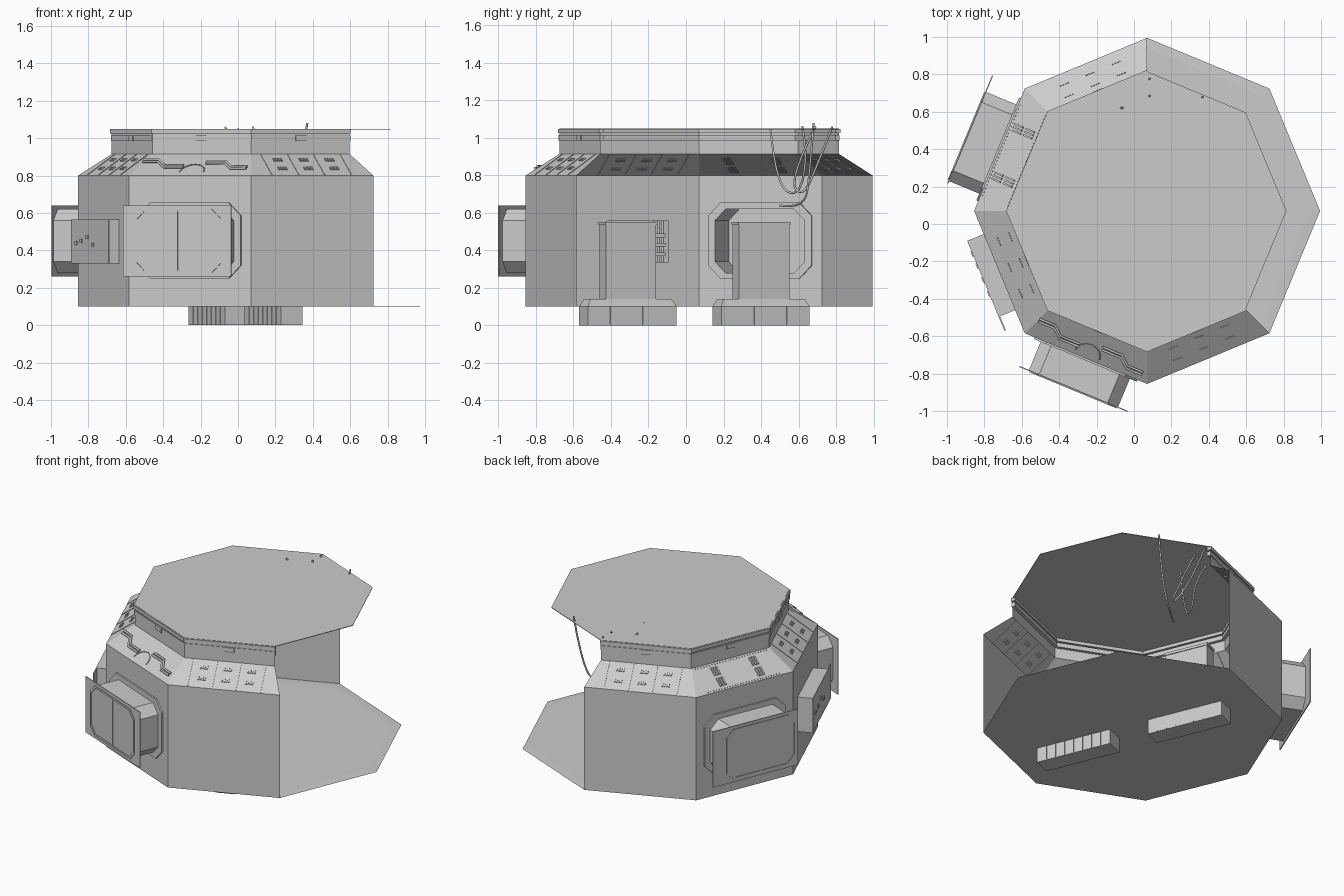
import bpy, bmesh, math
from mathutils import Matrix, Vector

if "Cube" in bpy.data.objects:
    bpy.data.objects.remove(bpy.data.objects["Cube"])

CX = CY = 0.07
R_OUT, R_TOP = 0.925, 0.745            # floor / roof octagon radii
C8 = math.cos(math.pi / 8)
AP, AP_TOP = R_OUT * C8, R_TOP * C8    # distance to wall planes
HW, HW_TOP = R_OUT * math.sin(math.pi / 8), R_TOP * math.sin(math.pi / 8)
Z0, Z1, Z2, Z3 = 0.1, 0.8, 0.915, 1.05
SLOPE = math.hypot(AP - AP_TOP, Z2 - Z1)


def frame(deg):
    """Local axes of a wall: x along it, y outward from room centre, z up."""
    return Matrix.Translation((CX, CY, 0)) @ Matrix.Rotation(math.radians(deg - 90), 4, 'Z')


def slope_frame(deg):
    """Local axes on the sloped panel: x along, y up the slope, z outward."""
    u, s = Vector((-1, 0, 0)), Vector((0, AP_TOP - AP, Z2 - Z1)).normalized()
    n = u.cross(s)
    m = Matrix((u, s, n)).transposed().to_4x4()
    m.translation = (0, AP, Z1)
    return frame(deg) @ m


def finish(name, bm, m=Matrix(), fix=True):
    if fix:
        bmesh.ops.recalc_face_normals(bm, faces=bm.faces)
    me = bpy.data.meshes.new(name)
    bm.to_mesh(me)
    bm.free()
    ob = bpy.data.objects.new(name, me)
    ob.matrix_world = m
    bpy.context.collection.objects.link(ob)
    return ob


def boxes(name, items, m=Matrix()):
    """items: (x0, x1, y0, y1, z0, z1) extents."""
    bm = bmesh.new()
    for x0, x1, y0, y1, z0, z1 in items:
        t = Matrix.Translation(((x0 + x1) / 2, (y0 + y1) / 2, (z0 + z1) / 2))
        bmesh.ops.create_cube(bm, size=1, matrix=t @ Matrix.Diagonal((x1 - x0, y1 - y0, z1 - z0, 1)))
    return finish(name, bm, m)


def loft(name, rings, m=Matrix(), caps=(False, False), closed=False):
    bm = bmesh.new()
    rs = [[bm.verts.new(p) for p in r] for r in rings]
    for a, b in zip(rs, rs[1:] + (rs[:1] if closed else [])):
        for i in range(len(a)):
            j = (i + 1) % len(a)
            bm.faces.new((a[i], a[j], b[j], b[i]))
    if caps[0]:
        bm.faces.new(rs[0][::-1])
    if caps[1]:
        bm.faces.new(rs[-1])
    bmesh.ops.remove_doubles(bm, verts=bm.verts, dist=1e-5)
    return finish(name, bm, m)


def octagon(r, z):
    return [(CX + r * math.cos(k * math.pi / 4), CY + r * math.sin(k * math.pi / 4), z) for k in range(8)]


def cut_rect(hx, z0, z1, y, c):
    """Rectangle with corners chamfered by c (c=0 doubles the corners)."""
    return [(hx, y, z0 + c), (hx, y, z1 - c), (hx - c, y, z1), (c - hx, y, z1),
            (-hx, y, z1 - c), (-hx, y, z0 + c), (c - hx, y, z0), (hx - c, y, z0)]


def tube(name, paths, r, m=Matrix(), smooth=False):
    cu = bpy.data.curves.new(name, 'CURVE')
    cu.dimensions, cu.bevel_depth, cu.bevel_resolution, cu.use_fill_caps = '3D', r, 1, True
    for pts in paths:
        sp = cu.splines.new('NURBS' if smooth else 'POLY')
        sp.points.add(len(pts) - 1)
        for p, c in zip(sp.points, pts):
            p.co = (*c, 1)
        if smooth:
            sp.use_endpoint_u, sp.order_u, sp.resolution_u = True, 3, 6
    ob = bpy.data.objects.new(name, cu)
    ob.matrix_world = m
    bpy.context.collection.objects.link(ob)


def tile_wall(name, deg, rows, hole=None):
    bm = bmesh.new()
    cols = [-HW + HW * k / 2 for k in range(5)]
    g = [[bm.verts.new((x, AP, z)) for x in cols] for z in rows]
    faces = []
    for i in range(len(rows) - 1):
        for j in range(4):
            if (i, j) not in (hole or []):
                faces.append(bm.faces.new((g[i][j + 1], g[i][j], g[i + 1][j], g[i + 1][j + 1])))
    bmesh.ops.inset_individual(bm, faces=faces, thickness=0.007, depth=-0.007)
    finish(name, bm, frame(deg), fix=False)


# Floor sheet with shallow rim, and roof plate
loft("floor", [octagon(R_OUT, Z0), octagon(R_OUT - 0.055, Z0 + 0.003)], caps=(True, True))
loft("roof", [octagon(R_TOP, Z3 - 0.004), octagon(R_TOP, Z3)], caps=(True, True))

# Sloped panels, upper bands and roof rims on the five closed sides
for deg in (112.5, 157.5, 202.5, 247.5, 292.5):
    bm = bmesh.new()
    rows = [[bm.verts.new((s * h, a, z)) for s in (1, -1)]
            for h, a, z in ((HW, AP, Z1), (HW_TOP, AP_TOP, Z2), (HW_TOP, AP_TOP, Z3))]
    for a, b in zip(rows, rows[1:]):
        bm.faces.new((a[0], a[1], b[1], b[0]))
    finish("sloped_panel", bm, frame(deg), fix=False)
    h = HW_TOP + 0.003
    boxes("roof_rim", [(-h, h, AP_TOP - 0.02, AP_TOP + 0.008, 1.025, 1.048),
                       (-h, h, AP_TOP - 0.02, AP_TOP + 0.004, 0.985, 1.015),
                       (-0.03, 0.03, AP_TOP, AP_TOP + 0.01, 0.985, 1.015)], frame(deg))

# Tiled walls
EVEN = [Z0 + 0.175 * k for k in range(5)]
tile_wall("front_right_tile_wall", 292.5, EVEN)
tile_wall("back_left_tile_wall", 112.5, EVEN)
tile_wall("left_tile_wall", 202.5, [Z0, 0.33, 0.565, Z1], hole=[(1, 1), (1, 2)])

# Vent slots and seams on the tiled sides' slopes
for deg in (112.5, 202.5, 292.5):
    slots = [(x + k * 0.014 - 0.026, x + k * 0.014 - 0.018, y - 0.011, y + 0.011, -0.006, 0.006)
             for x in (-0.15, 0, 0.15) for y in (0.065, 0.145) for k in range(4)]
    seams = [(x - 0.002, x + 0.002, 0.005, SLOPE - 0.005, -0.003, 0.003) for x in (-0.23, -0.075, 0.075, 0.23)]
    boxes("slope_vents", slots + seams, slope_frame(deg))

# Long slots and rivet rows on the back window slope
bars = [(x + k * 0.018 - 0.005, x + k * 0.018 + 0.005, y - 0.03, y + 0.03, -0.006, 0.008)
        for x in (-0.14, 0.14) for y in (0.06, 0.14) for k in (-1, 0, 1)]
rivets = [(x - 0.003, x + 0.003, y - 0.003, y + 0.003, 0, 0.005)
          for x in [0.02 * k for k in range(-13, 14)] for y in (0.012, 0.19)]
boxes("slope_slots", bars + rivets, slope_frame(157.5))

# Pipes on the front window slope
pipes = [[(s * x, y + d, 0.012) for x, y in ((0.31, 0.05), (0.22, 0.05), (0.17, 0.1), (0.06, 0.1))]
         for s in (1, -1) for d in (0, 0.018)]
pipes = [[(x, y if x > 0 else 0.18 - y, z) for x, y, z in p] for p in pipes]
arch = [(0.07 * math.cos(a * math.pi / 8), 0.03 + 0.07 * math.sin(a * math.pi / 8), 0.004) for a in range(9)]
tube("slope_pipes", pipes, 0.007, slope_frame(247.5))
tube("slope_arch", [arch], 0.003, slope_frame(247.5))

# Window walls: pierced wall, frame, tunnel, shutter plate and panels
for deg, r, shift in ((247.5, 1.03, 0), (157.5, 1.04, 0.04)):
    m = frame(deg)
    loft("window_wall", [cut_rect(HW, Z0, Z1, AP, 0), cut_rect(0.26, 0.28, 0.62, AP, 0.06)], m)
    loft("window_frame", [cut_rect(w, a, b, y, c) for w, a, b, y, c in
                          ((0.298, 0.25, 0.655, AP - 0.01, 0.07), (0.298, 0.25, 0.655, AP + 0.01, 0.07),
                           (0.258, 0.28, 0.62, AP + 0.01, 0.06), (0.258, 0.28, 0.62, AP - 0.01, 0.06))],
         m, closed=True)
    loft("window_tunnel", [cut_rect(0.258, 0.28, 0.62, AP, 0.06), cut_rect(0.258, 0.28, 0.62, r, 0.06)], m)
    boxes("shutter_plate", [(shift - 0.312, shift + 0.312, r - 0.003, r + 0.003, 0.26, 0.64)], m)
    loft("shutter_trim", [cut_rect(w, a, b, y, 0.05) for w, a, b, y in
                          ((0.252, 0.28, 0.62, r), (0.252, 0.28, 0.62, r + 0.008),
                           (0.24, 0.292, 0.608, r + 0.008), (0.24, 0.292, 0.608, r))], m, closed=True)
    boxes("shutter_mullion", [(-0.005, 0.005, r, r + 0.007, 0.285, 0.615)], m)

# Equipment box outside the left wall, open to the room, with inner pipes
m = frame(202.5)
boxes("equipment_box", [(-0.3, 0.22, 0.942, 0.95, 0.33, 0.565),
                        (-0.22, 0.22, AP, 0.945, 0.33, 0.338), (-0.22, 0.22, AP, 0.945, 0.557, 0.565),
                        (-0.22, -0.212, AP, 0.945, 0.33, 0.565), (0.212, 0.22, AP, 0.945, 0.33, 0.565)], m)
boxes("equipment_details", [(x, x + 0.03, 0.95, 0.956, z, z + 0.02)
                            for x, z in ((-0.1, 0.42), (-0.02, 0.46), (0.06, 0.44), (0.13, 0.43))], m)
tube("equipment_pipes", [[(x, 0.87, 0.335), (x, 0.87, 0.56)] for x in (0.1, 0.125, 0.15)], 0.007, m)
boxes("pipe_valves", [(0.09, 0.16, 0.855, 0.885, z, z + 0.02) for z in (0.37, 0.42, 0.47)], m)

# Two seats back-to-the-open-side, each on a plinth that passes through the floor
for x, y in ((0.19, -0.31), (-0.11, 0.40)):
    m = Matrix.Translation((x, y, 0)) @ Matrix.Rotation(math.radians(112.5), 4, 'Z')
    rect = lambda a, b, z: [(-a, -b, z), (a, -b, z), (a, b, z), (-a, b, z)]
    loft("seat_plinth", [rect(0.255, 0.0625, 0), rect(0.255, 0.0625, 0.1), rect(0.235, 0.045, 0.14)],
         m, caps=(True, True))
    boxes("plinth_ribs", [(k * 0.0625 - 0.003, k * 0.0625 + 0.003, -0.065, 0.065, 0.005, 0.1)
                          for k in range(-3, 4)], m)
    boxes("seat_console", [(-0.145, 0.145, -0.045, 0.045, 0.14, 0.535),
                           (-0.15, 0.15, -0.05, 0.05, 0.535, 0.552)], m)

# Hanging cables
tube("cables", [
    [(0, 0.45, 1.05), (0.0, 0.48, 0.75), (0.04, 0.6, 0.68), (0.05, 0.65, 0.9), (-0.07, 0.62, 1.06)],
    [(0.08, 0.78, 1.06), (0.12, 0.7, 0.85), (0.2, 0.62, 0.68), (0.15, 0.55, 0.78), (0.08, 0.69, 1.06)],
    [(0.37, 0.68, 1.08), (0.33, 0.66, 0.8), (0.25, 0.63, 0.62), (0.1, 0.5, 0.64)]],
    0.006, smooth=True)
